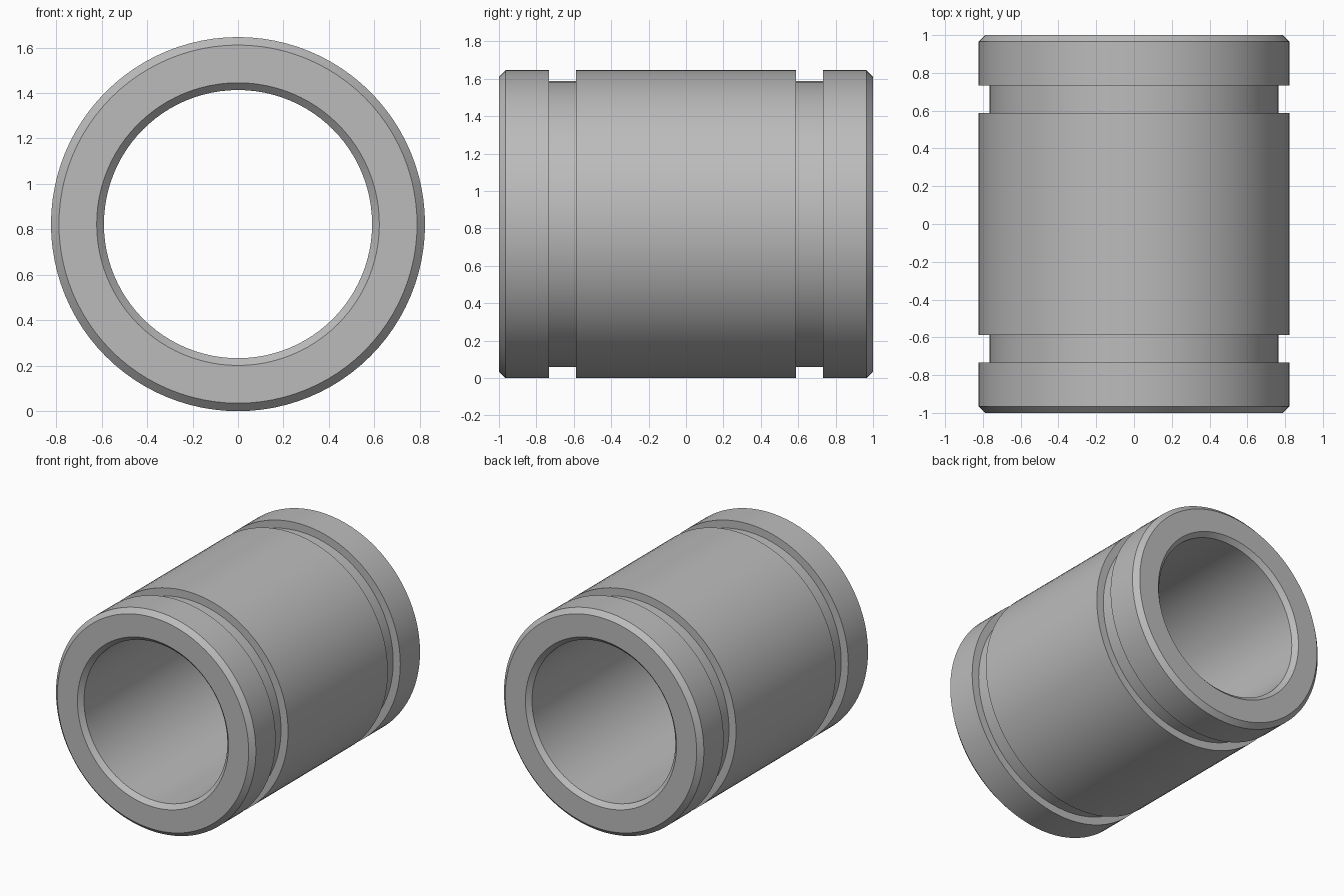
import bpy
import bmesh
import math
from mathutils import Matrix, Vector

cube = bpy.data.objects.get("Cube")
if cube:
    bpy.data.objects.remove(cube, do_unlink=True)

# Main dimensions
OUTER, GROOVE, BORE = 0.823, 0.765, 0.59
HALF, CHAMFER, BORE_CHAMFER = 1.0, 0.035, 0.032
GROOVE_IN, GROOVE_OUT = 0.587, 0.733
SEGMENTS = 96

# Half section as (radius, y), mirrored into a closed wall profile
half = [
    (OUTER, GROOVE_IN), (GROOVE, GROOVE_IN),
    (GROOVE, GROOVE_OUT), (OUTER, GROOVE_OUT),
    (OUTER, HALF - CHAMFER), (OUTER - CHAMFER, HALF),
    (BORE + BORE_CHAMFER, HALF), (BORE, HALF - BORE_CHAMFER),
]
profile = half + [(r, -y) for r, y in reversed(half)]

# Revolve the profile around the y axis
bm = bmesh.new()
rings = []
for i in range(SEGMENTS):
    turn = Matrix.Rotation(math.tau * i / SEGMENTS, 3, "Y")
    rings.append([bm.verts.new(turn @ Vector((0, y, r))) for r, y in profile])
for i, ring in enumerate(rings):
    following = rings[(i + 1) % SEGMENTS]
    for j in range(len(profile)):
        k = (j + 1) % len(profile)
        bm.faces.new((ring[j], ring[k], following[k], following[j]))
bmesh.ops.recalc_face_normals(bm, faces=bm.faces)
mesh = bpy.data.meshes.new("grooved_bushing")
bm.to_mesh(mesh)
bm.free()

bushing = bpy.data.objects.new("grooved_bushing", mesh)
bushing.location.z = OUTER
bpy.context.collection.objects.link(bushing)

# Grey metal
grey = bpy.data.materials.new("plain_grey")
grey.use_nodes = True
color = (0.5, 0.5, 0.5, 1)
grey.diffuse_color = color
grey.node_tree.nodes["Principled BSDF"].inputs["Base Color"].default_value = color
mesh.materials.append(grey)

# Smooth walls with crisp chamfer and groove edges
bpy.ops.object.select_all(action="DESELECT")
bushing.select_set(True)
bpy.context.view_layer.objects.active = bushing
bpy.ops.object.shade_smooth_by_angle(angle=math.radians(30))
